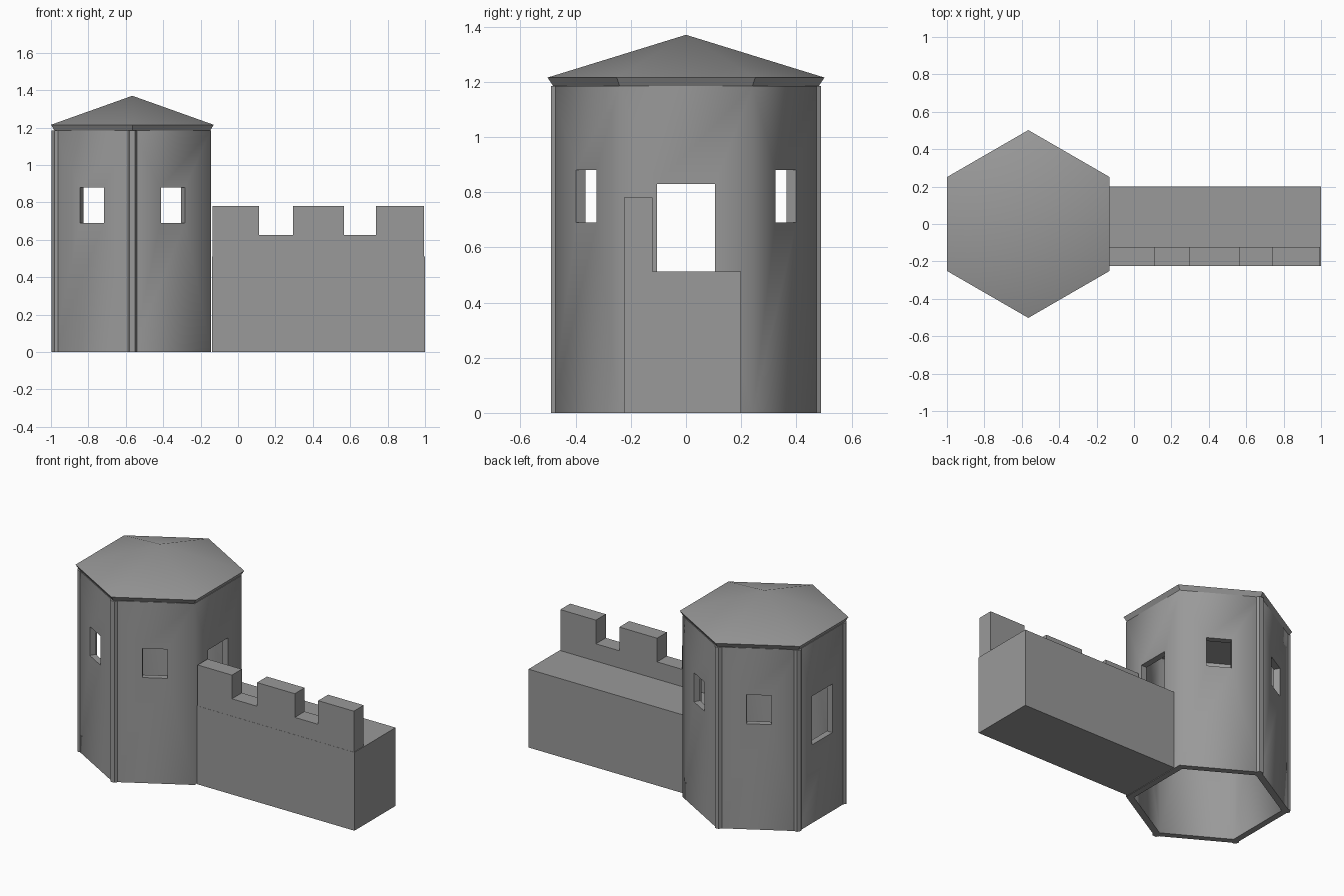
import bpy, bmesh
from math import cos, sin, radians
from mathutils import Vector, Matrix

if "Cube" in bpy.data.objects:
    bpy.data.objects.remove(bpy.data.objects["Cube"])

CX = -0.565          # tower axis
R = 0.486            # tower corner radius
TOP = 1.185

stone = bpy.data.materials.new("stone")
stone.diffuse_color = (0.32, 0.32, 0.32, 1)
stone.use_nodes = True
stone.node_tree.nodes["Principled BSDF"].inputs["Base Color"].default_value = stone.diffuse_color


def finish(name, bm, smooth=None, thickness=0):
    me = bpy.data.meshes.new(name)
    bm.to_mesh(me)
    bm.free()
    me.materials.append(stone)
    ob = bpy.data.objects.new(name, me)
    bpy.context.collection.objects.link(ob)
    bpy.ops.object.select_all(action='DESELECT')
    ob.select_set(True)
    bpy.context.view_layer.objects.active = ob
    if thickness:
        mod = ob.modifiers.new("thickness", 'SOLIDIFY')
        mod.thickness = thickness
        mod.offset = -1
        mod.use_even_offset = True
        bpy.ops.object.modifier_apply(modifier=mod.name)
    if smooth:
        bpy.ops.object.shade_smooth_by_angle(angle=radians(smooth))
    return ob


def corner(deg, r, z):
    return Vector((CX + r * cos(radians(deg)), r * sin(radians(deg)), z))


def prism(name, outline, y0, y1):
    """Extrude an x-z outline from y0 to y1."""
    bm = bmesh.new()
    face = bm.faces.new([bm.verts.new((x, y0, z)) for x, z in outline])
    ext = bmesh.ops.extrude_face_region(bm, geom=[face])
    verts = [g for g in ext['geom'] if isinstance(g, bmesh.types.BMVert)]
    bmesh.ops.translate(bm, verts=verts, vec=(0, y1 - y0, 0))
    bmesh.ops.recalc_face_normals(bm, faces=bm.faces)
    return finish(name, bm)


# Hexagonal tower shell: each side is a frame of four faces round its opening
bm = bmesh.new()
bottom, top = [[bm.verts.new(corner(60 * k - 30, R, z)) for k in range(6)]
               for z in (0, TOP)]
shift = {1: -0.007, 2: 0.007, 4: -0.007, 5: 0.007}
for k in range(6):
    m = (k + 1) % 6
    # Doorways on the left and right sides, windows on the rest
    half, z0, z1 = (0.105, 0.512, 0.83) if k in (0, 3) else (0.074, 0.69, 0.88)
    mid = 0.5 + shift.get(k, 0) / R
    u0, u1 = mid - half / R, mid + half / R
    outer = [bottom[k], bottom[m], top[m], top[k]]
    inner = []
    for u, z in ((u0, z0), (u1, z0), (u1, z1), (u0, z1)):
        p = bottom[k].co.lerp(bottom[m].co, u)
        inner.append(bm.verts.new((p.x, p.y, z)))
    for i in range(4):
        j = (i + 1) % 4
        bm.faces.new((outer[i], outer[j], inner[j], inner[i]))
finish("tower_wall", bm, 65, thickness=0.04)

# Slim corner posts on the four outward corners
for n, deg in enumerate((90, 150, 210, 270)):
    bm = bmesh.new()
    bmesh.ops.create_cone(bm, cap_ends=True, segments=6, radius1=0.0277,
                          radius2=0.0277, depth=TOP)
    bmesh.ops.rotate(bm, verts=bm.verts, matrix=Matrix.Rotation(radians(30), 3, 'Z'))
    bmesh.ops.translate(bm, verts=bm.verts, vec=corner(deg, 0.466, TOP / 2))
    finish(f"corner_post_{n + 1}", bm)

# Hexagonal roof: flared eave below a shallow point
bm = bmesh.new()
low, rim = [[bm.verts.new(corner(60 * k + 30, r, z)) for k in range(6)]
            for r, z in ((0.478, 1.18), (0.502, 1.215))]
apex = bm.verts.new((CX, 0, 1.37))
bm.faces.new(low[::-1])
for k in range(6):
    m = (k + 1) % 6
    bm.faces.new((low[k], low[m], rim[m], rim[k]))
    bm.faces.new((rim[k], rim[m], apex))
finish("roof", bm, 30)

# Solid walkway wall
prism("wall_base", [(-0.14, 0), (1, 0), (1, 0.512), (-0.14, 0.512)], -0.225, 0.2)

# Battlement along the front edge: three merlons, two gaps
outline = [(-0.135, 0.512), (0.995, 0.512)]
for x0, x1 in ((0.737, 0.995), (0.295, 0.568), (-0.135, 0.113)):
    if x1 < 0.99:
        outline.append((x1, 0.625))
    outline += [(x1, 0.78), (x0, 0.78)]
    if x0 > 0:
        outline.append((x0, 0.625))
prism("battlement", outline, -0.224, -0.122)
